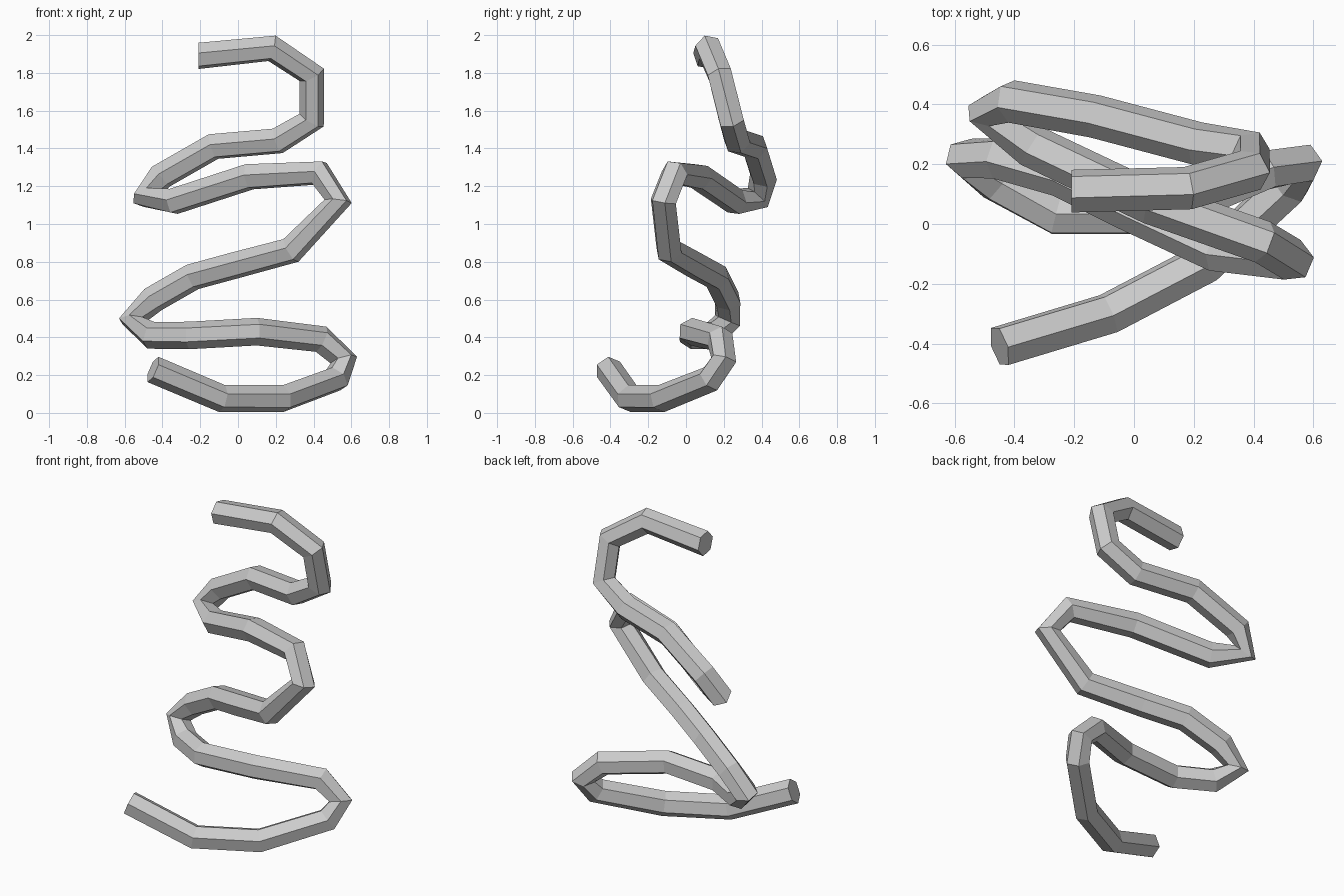
import bpy, bmesh, math
from mathutils import Vector

if "Cube" in bpy.data.objects:
    bpy.data.objects.remove(bpy.data.objects["Cube"])

# Centre line of the coiled tube, from the upper end down to the lower end
PATH = [Vector(p) for p in (
    (-0.21, 0.11, 1.89), (0.18, 0.12, 1.93), (0.39, 0.18, 1.79), (0.39, 0.24, 1.55),
    (0.21, 0.27, 1.44), (-0.13, 0.36, 1.41), (-0.41, 0.41, 1.25), (-0.49, 0.38, 1.14),
    (-0.34, 0.26, 1.12), (0.06, 0.07, 1.25), (0.43, -0.06, 1.27), (0.53, -0.12, 1.12),
    (0.28, -0.09, 0.86), (-0.02, 0.05, 0.78), (-0.24, 0.16, 0.72), (-0.45, 0.22, 0.60),
    (-0.56, 0.22, 0.49), (-0.46, 0.14, 0.41), (-0.26, 0.03, 0.41), (0.10, 0.03, 0.43),
    (0.44, 0.18, 0.39), (0.56, 0.20, 0.28), (0.52, 0.13, 0.18), (0.24, -0.13, 0.076),
    (-0.085, -0.30, 0.076), (-0.45, -0.41, 0.23))]
RADIUS, SIDES, ROLL = 0.073, 6, math.radians(12)


def tangent(i):
    if i == 0:
        return Vector((1, 0, 0))
    if i == len(PATH) - 1:
        return (PATH[i] - PATH[i - 1]).normalized()
    a = (PATH[i] - PATH[i - 1]).normalized()
    b = (PATH[i + 1] - PATH[i]).normalized()
    return (a + b).normalized()


# Sweep a hexagon along the path with a twist-free frame
bm = bmesh.new()
rings = []
t_prev, normal = tangent(0), Vector((0, -1, 0))
for i, p in enumerate(PATH):
    t = tangent(i)
    normal = t_prev.rotation_difference(t) @ normal
    normal = (normal - t * normal.dot(t)).normalized()
    side = t.cross(normal)
    ring = []
    for k in range(SIDES):
        a = 2 * math.pi * k / SIDES - ROLL
        ring.append(bm.verts.new(p + RADIUS * (normal * math.cos(a) + side * math.sin(a))))
    rings.append(ring)
    t_prev = t

for r0, r1 in zip(rings, rings[1:]):
    for k in range(SIDES):
        j = (k + 1) % SIDES
        bm.faces.new((r0[k], r0[j], r1[j], r1[k]))
# End caps
bm.faces.new(rings[0])
bm.faces.new(rings[-1])
bmesh.ops.recalc_face_normals(bm, faces=bm.faces)

mesh = bpy.data.meshes.new("coiled_tube")
bm.to_mesh(mesh)
bm.free()
bpy.context.collection.objects.link(bpy.data.objects.new("coiled_tube", mesh))
